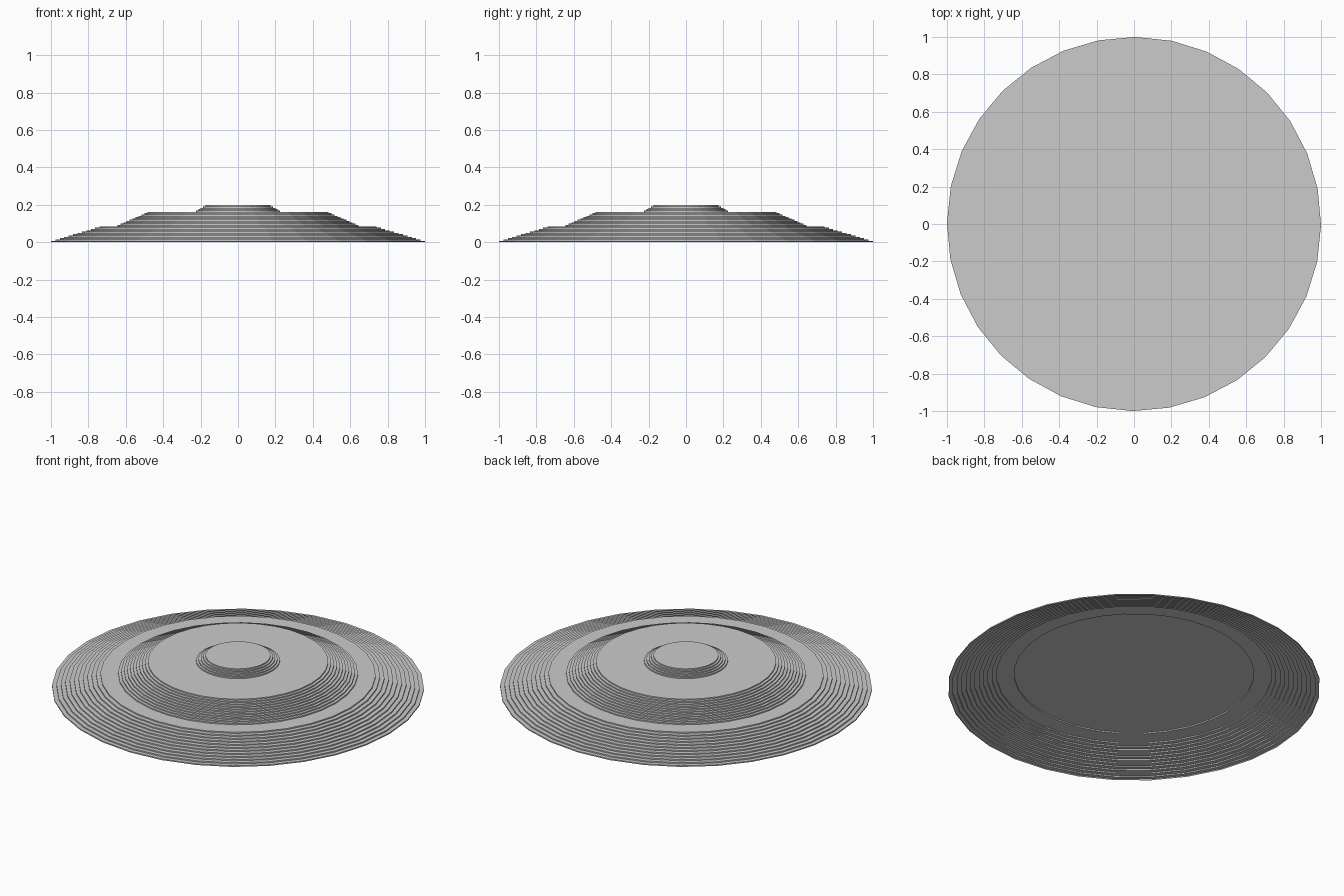
import bpy
import bmesh
from math import cos, sin, pi, radians

SIDES = 32
LAYER = 0.00705          # height of one terrace
TURN = radians(-0.4)

cube = bpy.data.objects.get("Cube")
if cube:
    bpy.data.objects.remove(cube, do_unlink=True)

grey = bpy.data.materials.new("plain_grey")
grey.use_nodes = True
colour = (0.6, 0.6, 0.6, 1.0)
grey.diffuse_color = colour
shader = next(n for n in grey.node_tree.nodes if n.type == 'BSDF_PRINCIPLED')
shader.inputs["Base Color"].default_value = colour
shader.inputs["Roughness"].default_value = 0.8


def ring(bm, radius, z):
    angles = [TURN + 2 * pi * i / SIDES for i in range(SIDES)]
    return [bm.verts.new((radius * cos(a), radius * sin(a), z)) for a in angles]


def bridge(bm, low, high):
    for i in range(SIDES):
        j = (i + 1) % SIDES
        bm.faces.new((low[i], low[j], high[j], high[i]))


def terraced_tier(name, r_bottom, r_top, z, layers, hole=None, floor=False):
    """Stack of thin round steps, hollow inside; returns the top height."""
    bm = bmesh.new()
    previous = None
    for i in range(layers):
        r = r_bottom + (r_top - r_bottom) * i / (layers - 1)
        low = ring(bm, r, z + i * LAYER)
        high = ring(bm, r, z + (i + 1) * LAYER)
        if previous:
            bridge(bm, previous, low)      # tread
        bridge(bm, low, high)              # riser
        previous = high
    top = z + layers * LAYER
    if hole:
        bridge(bm, previous, ring(bm, hole, top))
    else:
        bm.faces.new(previous)
    if floor:
        bm.faces.new(list(reversed(ring(bm, r_bottom, z + LAYER))))
    mesh = bpy.data.meshes.new(name)
    bm.to_mesh(mesh)
    bm.free()
    mesh.materials.append(grey)
    obj = bpy.data.objects.new(name, mesh)
    bpy.context.collection.objects.link(obj)
    return top


# Wide open-bottomed base, raised middle plateau, small central hub
z = terraced_tier("base_tier", 1.0, 0.74, 0.0, 12, hole=0.645)
z = terraced_tier("middle_tier", 0.645, 0.485, z, 11, floor=True)
terraced_tier("centre_hub", 0.225, 0.175, z, 5)
